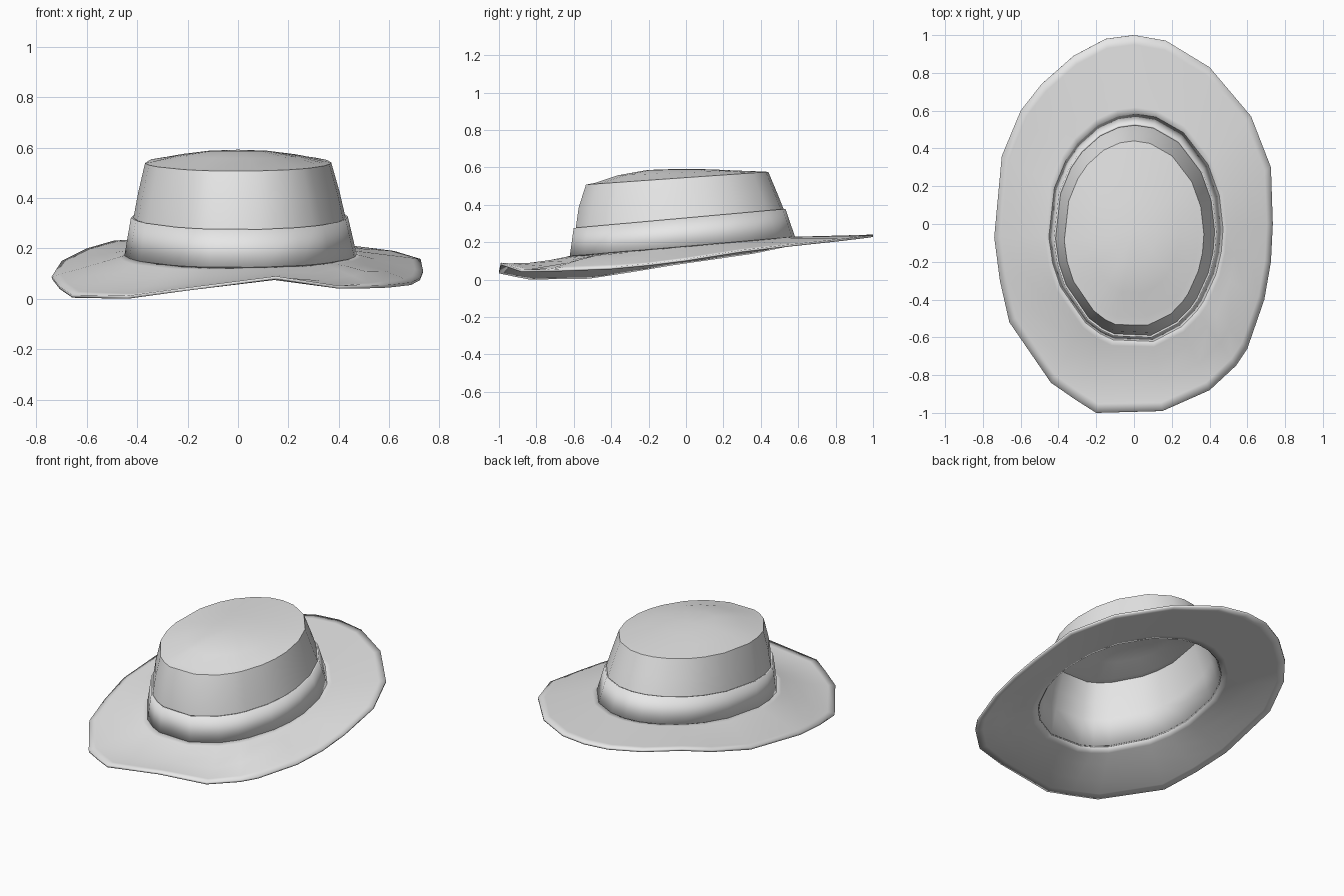
import bpy, bmesh, math

if "Cube" in bpy.data.objects:
    bpy.data.objects.remove(bpy.data.objects["Cube"])

felt = bpy.data.materials.new("light_grey_felt")
felt.diffuse_color = (0.8, 0.8, 0.8, 1)
felt.use_nodes = True
felt.node_tree.nodes["Principled BSDF"].inputs["Base Color"].default_value = felt.diffuse_color

# Wavy brim edge: x, y, z going anticlockwise from the back
RIM = [(0, 1, .24), (-.15, .98, .24), (-.32, .89, .236), (-.49, .74, .232),
       (-.60, .60, .20), (-.70, .36, .15), (-.74, -.07, .088), (-.71, -.30, .05),
       (-.66, -.52, .016), (-.44, -.84, .012), (-.31, -.93, .03), (-.20, -1, .045),
       (.15, -.99, .09), (.40, -.88, .052), (.54, -.75, .054), (.60, -.66, .056),
       (.69, -.40, .066), (.725, -.20, .085), (.735, 0, .11), (.725, .30, .158),
       (.62, .57, .19), (.40, .83, .218), (.17, .97, .235)]
ANGLES = [math.atan2(y, x / .74) for x, y, z in RIM]


def ring(cx, cy, rx, ry, z, slope, flat=-9):
    """Tilted oval, optionally flattened at the front."""
    pts = []
    for a in ANGLES:
        x, y = cx + rx * math.cos(a), max(cy + ry * math.sin(a), flat)
        pts.append((x, y, z + slope * y))
    return pts


def loft(name, rings, thickness, apex=None):
    bm = bmesh.new()
    rows = [[bm.verts.new(p) for p in r] for r in rings]
    n = len(ANGLES)
    for lo, hi in zip(rows, rows[1:]):
        for i in range(n):
            j = (i + 1) % n
            bm.faces.new((lo[i], lo[j], hi[j], hi[i]))
    if apex:
        tip = bm.verts.new(apex)
        for i in range(n):
            bm.faces.new((rows[-1][i], rows[-1][(i + 1) % n], tip))
    mesh = bpy.data.meshes.new(name)
    bm.to_mesh(mesh)
    bm.free()
    mesh.materials.append(felt)
    ob = bpy.data.objects.new(name, mesh)
    bpy.context.collection.objects.link(ob)
    bpy.context.view_layer.objects.active = ob
    ob.select_set(True)
    solid = ob.modifiers.new("thickness", 'SOLIDIFY')
    solid.thickness, solid.offset = thickness, -1
    bpy.ops.object.shade_smooth_by_angle(angle=math.radians(42))
    ob.select_set(False)
    return ob


base = ring(.01, -.025, .455, .60, .18, .085)
band_top = ring(.005, -.04, .42, .56, .335, .09)


# Brim: blend from edge to crown, with a sagging front and a right-hand fold
def brim_ring(t):
    pts = []
    for (bx, by, bz), (ex, ey, ez) in zip(base, RIM):
        x, y = bx + (ex - bx) * t, by + (ey - by) * t
        z = bz + (ez - bz) * t
        bell = 4 * t * (1 - t)
        z -= .02 * bell * max(0, -y)
        z += .035 * bell * math.exp(-((x - .55) ** 2 + (y + .5) ** 2) / .03)
        pts.append((x, y, z))
    return pts


loft("brim", [brim_ring(t) for t in (1, .88, .6, .3, .1, 0)], .012)

# Crown: tapering wall, shoulder edge and low domed top
top_edge = ring(0, -.055, .37, .495, .545, .07, -.535)
crown = [base, band_top,
         ring(.003, -.05, .40, .535, .43, .08, -.575),
         top_edge,
         ring(0, -.055, .34, .455, .55, .07, -.49),
         ring(0, -.05, .24, .32, .572, .04),
         ring(0, -.04, .12, .17, .588, .01)]
loft("crown", crown, .01, (0, -.03, .592))

# Hat band: thin raised strip around the crown base
loft("hat_band", [ring(.01, -.025, .463, .61, .172, .085),
                  ring(.005, -.04, .431, .572, .33, .09)], .012)
